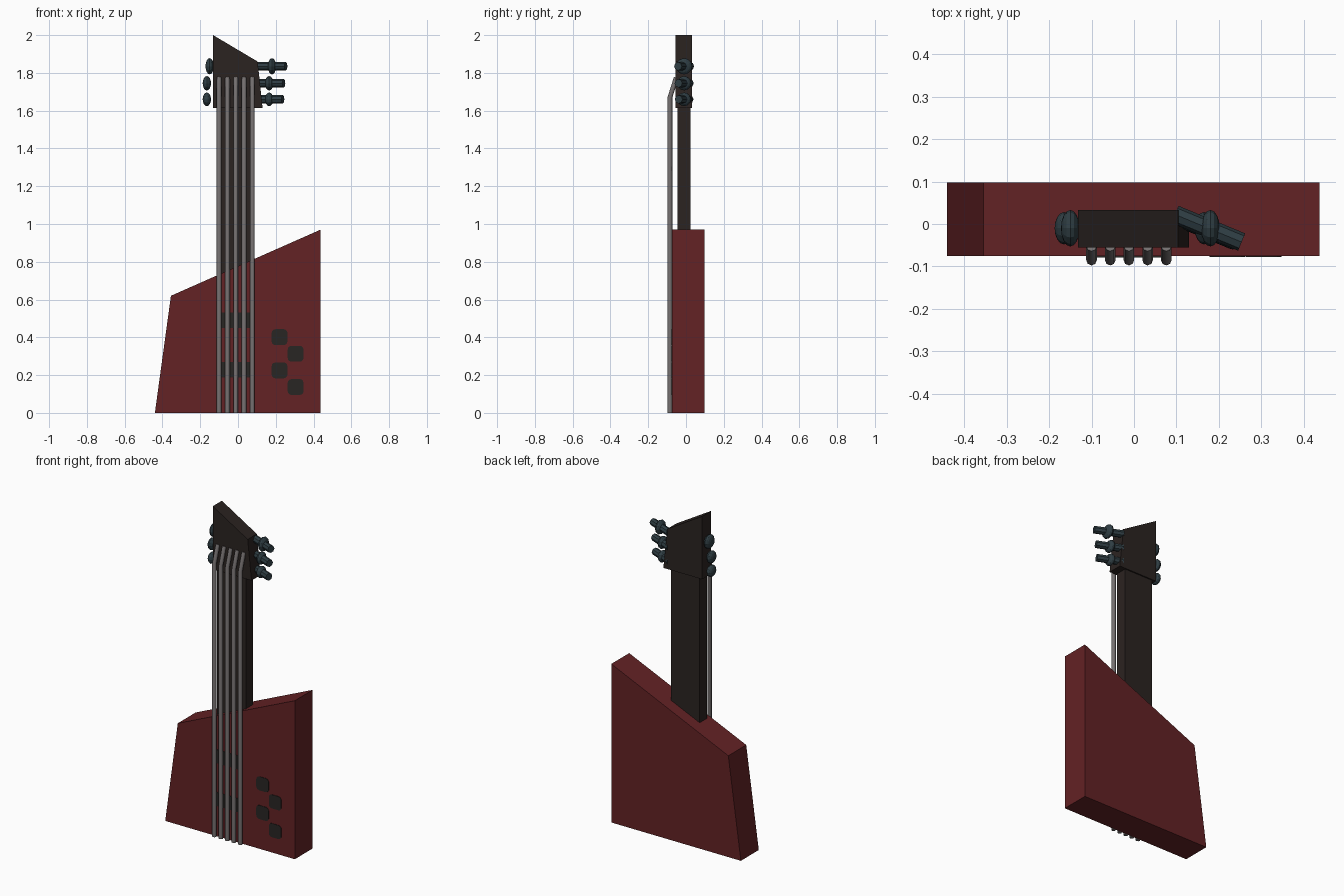
import bpy, math
from mathutils import Vector

if "Cube" in bpy.data.objects:
    bpy.data.objects.remove(bpy.data.objects["Cube"])


def material(name, rgb):
    m = bpy.data.materials.new(name)
    m.use_nodes = True
    m.diffuse_color = (*rgb, 1)
    m.node_tree.nodes["Principled BSDF"].inputs["Base Color"].default_value = (*rgb, 1)
    return m


red = material("dark red", (0.125, 0.016, 0.018))
wood = material("dark wood", (0.024, 0.017, 0.015))
steel = material("string steel", (0.18, 0.165, 0.165))
peg_metal = material("blue grey metal", (0.028, 0.047, 0.056))
charcoal = material("charcoal", (0.022, 0.019, 0.017))


def add(name, data, mat):
    ob = bpy.data.objects.new(name, data)
    data.materials.append(mat)
    bpy.context.collection.objects.link(ob)
    return ob


def slab(name, outline, y0, y1, mat):
    """Extrude an outline in x, z from y0 (front) to y1 (back)."""
    n = len(outline)
    verts = [(x, y, z) for y in (y0, y1) for x, z in outline]
    faces = [tuple(range(n)), tuple(reversed(range(n, 2 * n)))]
    faces += [(i, i + n, (i + 1) % n + n, (i + 1) % n) for i in range(n)]
    mesh = bpy.data.meshes.new(name)
    mesh.from_pydata(verts, [], faces)
    return add(name, mesh, mat)


def rounded_box(x, z, w, h, r):
    """Counter-clockwise outline with rounded corners."""
    pts = []
    for k, (sx, sz) in enumerate(((1, 1), (-1, 1), (-1, -1), (1, -1))):
        for step in range(4):
            a = math.radians(90 * k + 30 * step)
            pts.append((x + sx * (w / 2 - r) + r * math.cos(a),
                        z + sz * (h / 2 - r) + r * math.sin(a)))
    return pts


# Body, neck and headstock
slab("body", [(-0.44, 0), (0.437, 0), (0.437, 0.97), (-0.355, 0.62)], -0.075, 0.098, red)
slab("neck", [(-0.11, 0.6), (0.085, 0.6), (0.085, 1.65), (-0.11, 1.65)], -0.045, 0.025, wood)
slab("headstock", [(-0.132, 1.615), (0.13, 1.615), (0.104, 1.86), (-0.132, 2.0)],
     -0.055, 0.033, wood)

# Pickups and control knobs
for i, z in enumerate((0.228, 0.49)):
    slab(f"pickup_{i + 1}", rounded_box(-0.012, z, 0.18, 0.083, 0.01), -0.079, -0.07, charcoal)
for i in range(4):
    x = 0.305 if i % 2 == 0 else 0.22
    slab(f"knob_{i + 1}", rounded_box(x, 0.137 + 0.088 * i, 0.084, 0.084, 0.02),
         -0.078, -0.07, charcoal)

# Strings: straight run, then bent back to the headstock
for i in range(5):
    x = -0.1 + 0.044 * i
    curve = bpy.data.curves.new(f"string_{i + 1}", "CURVE")
    curve.dimensions = "3D"
    curve.bevel_depth = 0.0125
    curve.bevel_resolution = 2
    curve.use_fill_caps = True
    spline = curve.splines.new("POLY")
    path = [(-0.085, 0.0), (-0.085, 1.67), (-0.052, 1.775)]
    spline.points.add(len(path) - 1)
    for p, (y, z) in zip(spline.points, path):
        p.co = (x, y, z, 1)
    add(curve.name, curve, steel)


def finish(name):
    ob = bpy.context.object
    ob.name = name
    ob.data.materials.append(peg_metal)


def peg_disc(name, x, z, r):
    bpy.ops.mesh.primitive_uv_sphere_add(segments=12, ring_count=8, radius=1,
                                         location=(x, -0.01, z),
                                         rotation=(0, math.pi / 2, 0))
    bpy.context.object.scale = (r, r, 0.022)
    finish(name)


def peg_rod(name, x0, x1, z):
    bpy.ops.mesh.primitive_cylinder_add(vertices=8, radius=0.022, depth=x1 - x0,
                                        location=((x0 + x1) / 2, -0.01, z),
                                        rotation=(math.pi / 8, math.pi / 2, 0))
    finish(name)


# Tuning pegs: discs on the right side, rods with collars on the left
for i, (z, r, right_x, left_x, tip) in enumerate((
        (1.66, 0.036, -0.165, 0.165, 0.243),
        (1.745, 0.038, -0.165, 0.165, 0.248),
        (1.835, 0.043, -0.15, 0.18, 0.26))):
    peg_disc(f"right_peg_{i + 1}", right_x, z, r)
    peg_disc(f"left_peg_collar_{i + 1}", left_x, z, r)
    peg_rod(f"left_peg_rod_{i + 1}", 0.09, tip, z)
